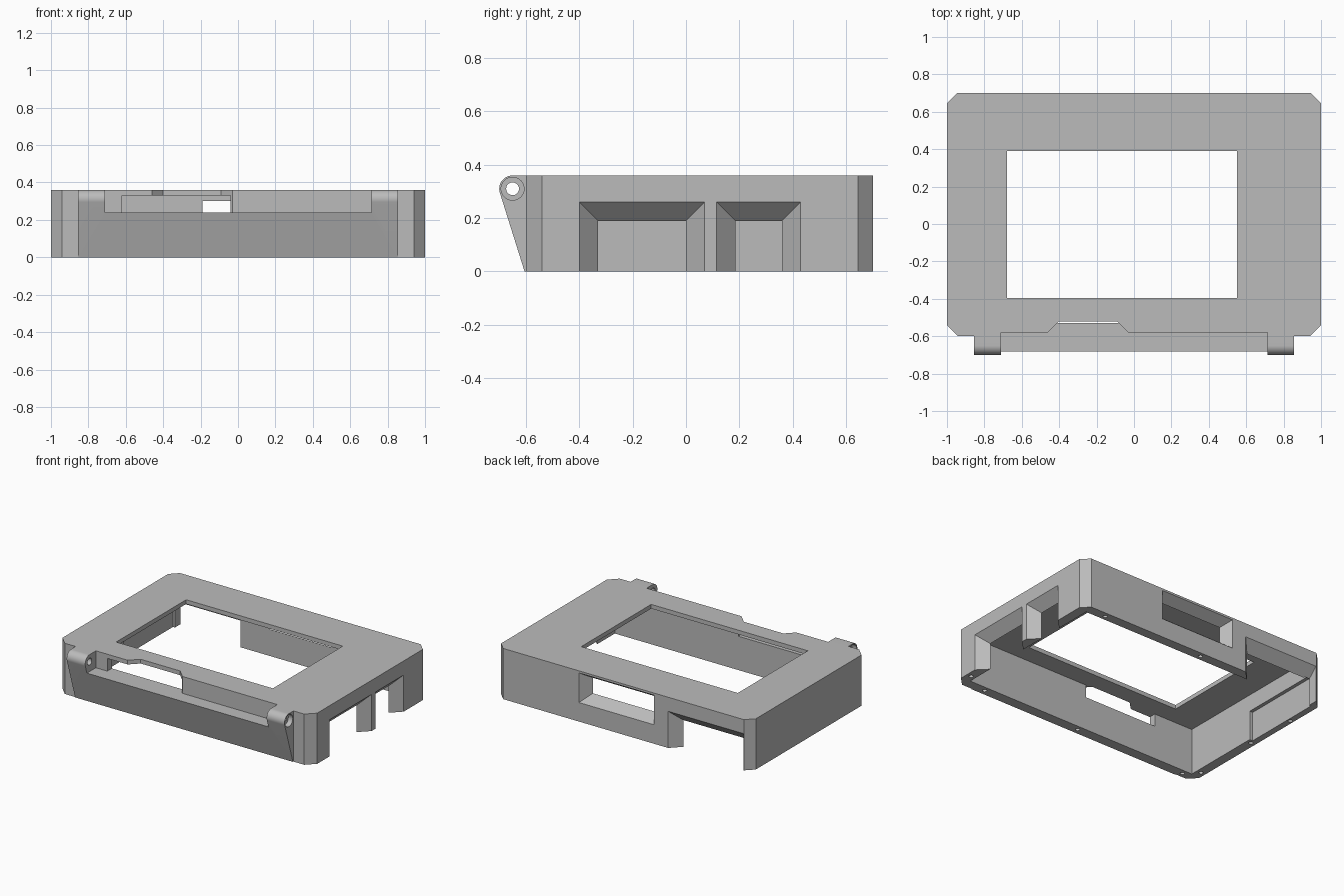
import bpy
import bmesh
from math import cos, sin, pi, radians, atan2, acos, hypot

cube = bpy.data.objects.get("Cube")
if cube:
    bpy.data.objects.remove(cube, do_unlink=True)

grey = bpy.data.materials.new("plain_grey")
grey.use_nodes = True
colour = (0.5, 0.5, 0.5, 1)
grey.diffuse_color = colour
grey.node_tree.nodes["Principled BSDF"].inputs["Base Color"].default_value = colour


def loft(name, ring_a, ring_b):
    """Solid between two matching closed rings of points."""
    bm = bmesh.new()
    a = [bm.verts.new(p) for p in ring_a]
    b = [bm.verts.new(p) for p in ring_b]
    bm.faces.new(a)
    bm.faces.new(b)
    for i in range(len(a)):
        j = (i + 1) % len(a)
        bm.faces.new((a[i], a[j], b[j], b[i]))
    bmesh.ops.recalc_face_normals(bm, faces=bm.faces)
    mesh = bpy.data.meshes.new(name)
    bm.to_mesh(mesh)
    bm.free()
    mesh.materials.append(grey)
    obj = bpy.data.objects.new(name, mesh)
    bpy.context.collection.objects.link(obj)
    return obj


def plan(name, outline, z0, z1):
    return loft(name, [(x, y, z0) for x, y in outline], [(x, y, z1) for x, y in outline])


def side(name, outline, x0, x1):
    return loft(name, [(x0, y, z) for y, z in outline], [(x1, y, z) for y, z in outline])


def rect(u0, u1, v0, v1):
    return [(u0, v0), (u1, v0), (u1, v1), (u0, v1)]


def box(name, x0, x1, y0, y1, z0, z1):
    return plan(name, rect(x0, x1, y0, y1), z0, z1)


def circle(u, v, r, n=32):
    return [(u + r * cos(2 * pi * i / n), v + r * sin(2 * pi * i / n)) for i in range(n)]


def combine(target, tool, operation="DIFFERENCE"):
    tool.hide_render = True
    mod = target.modifiers.new("combine", "BOOLEAN")
    mod.operation = operation
    mod.solver = "EXACT"
    mod.object = tool
    bpy.context.view_layer.objects.active = target
    bpy.ops.object.modifier_apply(modifier=mod.name)
    bpy.data.objects.remove(tool, do_unlink=True)


def flared(name, axis, wall, outer, inner):
    """Opening that narrows through a wall, run slightly past both faces."""
    rings = []
    for t in (-0.1, 1.1):
        u0, u1, v0, v1 = [o + (i - o) * t for o, i in zip(outer, inner)]
        d = wall - WALL * t
        rings.append([(d, u, v) if axis == "x" else (u, d, v) for u, v in rect(u0, u1, v0, v1)])
    return loft(name, *rings)


WALL = 0.07
TOP = 0.36

# Outer shell with cut corners
shell = [(-0.94, -0.6), (0.94, -0.6), (1, -0.54), (1, 0.645),
         (0.945, 0.7), (-0.945, 0.7), (-1, 0.645), (-1, -0.54)]
frame = plan("enclosure_frame", shell, 0, TOP)

# Sloped front lip and rounded hinge lugs share one profile
cy, cz, r = -0.65, 0.31, 0.05
foot = (-0.605, 0)
dy, dz = foot[0] - cy, foot[1] - cz
tangent = atan2(dz, dy) + 2 * pi - acos(r / hypot(dy, dz))
arc = [pi / 2 + (tangent - pi / 2) * i / 20 for i in range(21)]
profile = [(-0.56, 0), (-0.56, TOP)]
profile += [(cy + r * cos(a), cz + r * sin(a)) for a in arc] + [foot]
combine(frame, side("front_lip", profile, -0.855, 0.855), "UNION")

# Cavity and screen opening
combine(frame, box("cavity", -0.93, 0.93, -0.53, 0.63, -0.1, 0.33))
combine(frame, box("screen_opening", -0.68, 0.55, -0.395, 0.39, 0.3, 0.5))

# Step between the lugs, with a finger notch in the top plate
step = [(-0.71, -0.8), (0.715, -0.8), (0.715, -0.58), (-0.03, -0.58),
        (-0.09, -0.52), (-0.4, -0.52), (-0.46, -0.58), (-0.71, -0.58)]
combine(frame, plan("front_step", step, 0.24, 0.5))
combine(frame, box("front_slot", -0.62, -0.04, -0.65, -0.5, 0.24, 0.33))

# Flared connector openings
for outer, inner in (((-0.4, 0.07, -0.2, 0.26), (-0.33, 0.0, -0.2, 0.19)),
                     ((0.115, 0.43, -0.2, 0.26), (0.185, 0.36, -0.2, 0.19))):
    combine(frame, flared("side_notch", "x", 1, outer, inner))
combine(frame, flared("back_window", "y", 0.7,
                      (-0.24, 0.35, 0.135, 0.345), (-0.19, 0.29, 0.19, 0.3)))
combine(frame, flared("back_notch", "y", 0.7,
                      (-0.94, -0.35, -0.2, 0.26), (-0.94, -0.42, -0.2, 0.19)))

# Thinned stretch inside the right wall
combine(frame, box("wall_recess", -0.955, -0.9, 0.05, 0.635, -0.1, 0.21))

# Hinge pin bores and counterbores
combine(frame, side("pin_bore", circle(cy, cz, 0.024), -1.1, 1.1))
for s in (-1, 1):
    combine(frame, side("counterbore", circle(cy, cz, 0.043), s * 0.82, s * 1.1))

# Screw holes in the bottom rim
holes = [(-0.88, -0.565), (0, -0.565), (0.78, -0.565), (0.8, 0.665), (0, 0.665),
         (-0.965, -0.48), (-0.965, 0.02), (-0.976, 0.4), (0.965, -0.48)]
for x, y in holes:
    combine(frame, plan("screw_hole", circle(x, y, 0.015, 12), -0.1, 0.1))

# Crisp edges with smooth rounds
bpy.ops.object.select_all(action="DESELECT")
frame.select_set(True)
bpy.context.view_layer.objects.active = frame
bpy.ops.object.shade_smooth_by_angle(angle=radians(31))
